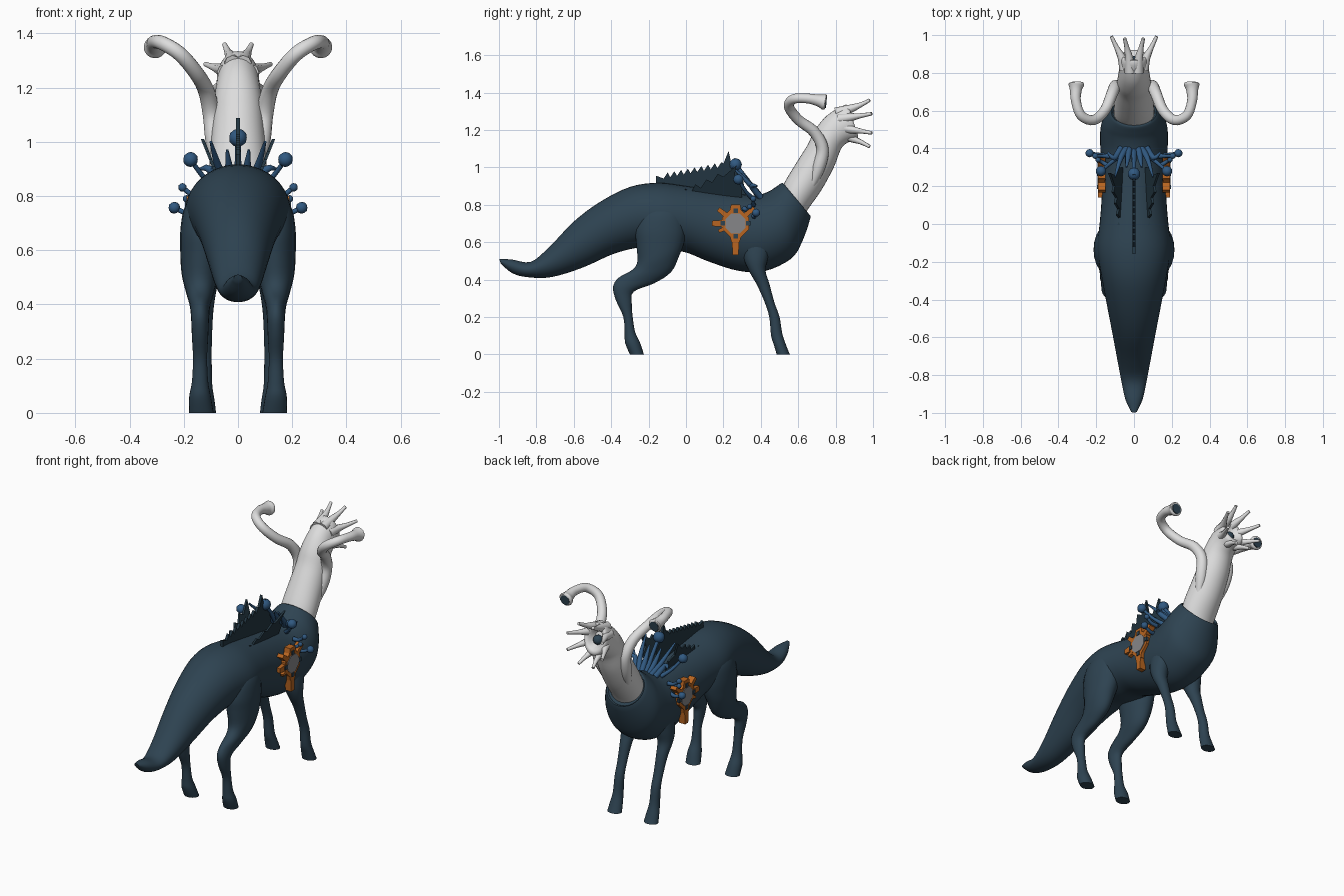
import bpy, bmesh, math
from mathutils import Vector, Matrix

if "Cube" in bpy.data.objects:
    bpy.data.objects.remove(bpy.data.objects["Cube"], do_unlink=True)


def material(name, rgb):
    m = bpy.data.materials.new(name)
    m.use_nodes = True
    m.diffuse_color = (*rgb, 1)
    bsdf = m.node_tree.nodes["Principled BSDF"]
    bsdf.inputs["Base Color"].default_value = (*rgb, 1)
    bsdf.inputs["Roughness"].default_value = 0.8
    return m


HIDE = material("dark slate blue", (0.027, 0.056, 0.083))
FIN = material("deep fin blue", (0.016, 0.036, 0.052))
BONE = material("pale bone", (0.72, 0.72, 0.72))
BLUE = material("stalk blue", (0.03, 0.10, 0.22))
ORANGE = material("burnt orange", (0.48, 0.13, 0.015))
GREY = material("plate grey", (0.24, 0.24, 0.25))


def finish(name, bm, mat, smooth=True):
    bmesh.ops.recalc_face_normals(bm, faces=bm.faces)
    me = bpy.data.meshes.new(name)
    bm.to_mesh(me)
    bm.free()
    me.materials.append(mat)
    ob = bpy.data.objects.new(name, me)
    bpy.context.collection.objects.link(ob)
    bpy.ops.object.select_all(action='DESELECT')
    ob.select_set(True)
    bpy.context.view_layer.objects.active = ob
    if smooth:
        bpy.ops.object.shade_smooth_by_angle(angle=math.radians(50))
    return ob


def spline(rows, steps):
    """Catmull-Rom through rows of numbers."""
    out = []
    for i in range(len(rows) - 1):
        p = [rows[max(0, min(len(rows) - 1, i + k))] for k in (-1, 0, 1, 2)]
        for s in range(steps):
            t = s / steps
            out.append([b + 0.5 * t * (c - a + t * (2*a - 5*b + 4*c - d + t * (3*(b - c) + d - a)))
                        for a, b, c, d in zip(*p)])
    return out + [list(rows[-1])]


def skin(bm, rings):
    """Bridge rings of points into a capped skin."""
    rings = [[bm.verts.new(p) for p in r] for r in rings]
    n = len(rings[0])
    for a, b in zip(rings, rings[1:]):
        for i in range(n):
            j = (i + 1) % n
            bm.faces.new((a[i], a[j], b[j], b[i]))
    bm.faces.new(rings[0])
    bm.faces.new(rings[-1])


def loft(name, rows, mat, n=32, steps=4):
    """Rows: edge y, z, opposite edge y, z, half width, x centre."""
    bm = bmesh.new()
    rings = []
    for y1, z1, y2, z2, w, x in spline(rows, steps):
        ring = []
        for k in range(n):
            a = math.tau * k / n
            c = math.cos(a) / 2
            ring.append((x + w * math.sin(a), (y1 + y2) / 2 + c * (y1 - y2), (z1 + z2) / 2 + c * (z1 - z2)))
        rings.append(ring)
    skin(bm, rings)
    return finish(name, bm, mat)


def tube(name, rows, mat, n=12, steps=5):
    """Rows: x, y, z, radius."""
    bm = bmesh.new()
    pts = spline(rows, steps)
    pos = [Vector(p[:3]) for p in pts]
    rings, old, side = [], None, None
    for i, p in enumerate(pos):
        t = (pos[min(i + 1, len(pos) - 1)] - pos[max(i - 1, 0)]).normalized()
        side = t.orthogonal().normalized() if old is None else old.rotation_difference(t) @ side
        old, up = t, t.cross(side)
        rings.append([p + pts[i][3] * (side * math.cos(math.tau * k / n) + up * math.sin(math.tau * k / n))
                      for k in range(n)])
    skin(bm, rings)
    return finish(name, bm, mat)


def ball(name, loc, r, mat):
    bm = bmesh.new()
    bmesh.ops.create_icosphere(bm, subdivisions=2, radius=r, matrix=Matrix.Translation(loc))
    return finish(name, bm, mat)


def plate(name, outline, x, thick, mat, lean=0.0):
    """Extruded y-z outline; lean pushes x outward with height."""
    bm = bmesh.new()
    z0 = min(z for y, z in outline)
    two = [[bm.verts.new((x + lean * (z - z0) + d, y, z)) for y, z in outline] for d in (-thick / 2, thick / 2)]
    bm.faces.new(two[0])
    bm.faces.new(two[1])
    n = len(outline)
    for i in range(n):
        bm.faces.new((two[0][i], two[0][(i + 1) % n], two[1][(i + 1) % n], two[1][i]))
    return finish(name, bm, mat, False)


# Torso and tail with a collar opening
loft("body_and_tail", [
    (-.998, .51, -.99, .485, .015, 0), (-.93, .507, -.93, .435, .045, 0), (-.83, .495, -.85, .413, .065, 0),
    (-.73, .575, -.72, .413, .087, 0), (-.6, .71, -.55, .465, .115, 0), (-.46, .815, -.38, .54, .145, 0),
    (-.3, .895, -.22, .575, .175, 0), (-.15, .917, -.1, .56, .195, 0), (0, .9, 0, .545, .182, 0),
    (.13, .88, .125, .495, .172, 0), (.27, .86, .28, .447, .17, 0), (.37, .85, .42, .445, .178, 0),
    (.44, .87, .56, .51, .178, 0), (.48, .895, .62, .6, .162, 0), (.515, .917, .665, .73, .125, 0),
    (.525, .9, .65, .74, .112, 0)], HIDE, 40)

# Neck and blunt head with a hollow snout
loft("neck_and_head", [
    (.5, .86, .62, .72, .1, 0), (.53, .925, .655, .78, .108, 0), (.6, 1.04, .725, .88, .102, 0),
    (.65, 1.12, .79, 1.0, .095, 0), (.69, 1.2, .83, 1.1, .088, 0), (.757, 1.28, .87, 1.135, .08, 0),
    (.855, 1.335, .915, 1.15, .075, 0), (.87, 1.305, .915, 1.18, .052, 0),
    (.84, 1.27, .87, 1.2, .028, 0)], BONE)
ball("mouth", (0, .86, 1.225), .03, HIDE)

# Eight fingers around the snout
for k in range(8):
    a = math.tau * (k + .5) / 8
    s, c = math.sin(a), math.cos(a)
    tube(f"snout_finger_{k + 1}", [
        (.052 * s, .83 - .03 * c, 1.235 + .06 * c, .03), (.07 * s, .88, 1.235 + .085 * c, .022),
        (.1 * s, .935, 1.235 + .108 * c, .013), (.13 * s, .975 + .02 * abs(s), 1.235 + .135 * c, .009)], BONE, 8, 3)

for s, side in ((1, "left"), (-1, "right")):
    # Curled horns with dark flared ends
    tube(f"{side}_horn", [
        (.07 * s, .67, .9, .02), (.085 * s, .71, 1.0, .034), (.098 * s, .73, 1.1, .032), (.118 * s, .685, 1.19, .03),
        (.155 * s, .6, 1.255, .028), (.215 * s, .55, 1.325, .027), (.28 * s, .575, 1.365, .026),
        (.307 * s, .65, 1.368, .026), (.308 * s, .71, 1.357, .032), (.306 * s, .738, 1.35, .042),
        (.306 * s, .748, 1.348, .036)], BONE, 16)
    tube(f"{side}_horn_end", [(.306 * s, .74, 1.348, .03), (.306 * s, .751, 1.347, .03)], HIDE, 16, 1)

    # Legs
    x = .14 * s
    loft(f"{side}_rear_leg", [
        (-.05, .82, -.18, .83, .03, .12 * s), (-.01, .75, -.24, .76, .07, .128 * s),
        (.0, .67, -.27, .67, .08, .133 * s), (-.01, .6, -.265, .585, .078, .135 * s),
        (-.035, .53, -.26, .495, .068, x), (-.08, .44, -.29, .45, .052, x), (-.17, .38, -.36, .41, .038, x),
        (-.28, .335, -.39, .36, .033, x), (-.29, .27, -.375, .29, .03, x), (-.285, .2, -.335, .2, .026, x),
        (-.272, .12, -.328, .11, .03, x), (-.245, .06, -.325, .06, .04, x),
        (-.225, .0, -.3, .0, .045, .135 * s)], HIDE, 20)
    x = .125 * s
    loft(f"{side}_front_leg", [
        (.46, .62, .3, .6, .04, .12 * s), (.44, .52, .31, .51, .052, .12 * s), (.425, .45, .34, .44, .044, x),
        (.445, .38, .38, .37, .034, x), (.472, .28, .42, .28, .029, x), (.5, .2, .445, .2, .028, x),
        (.515, .11, .455, .1, .03, x), (.535, .05, .47, .05, .038, x), (.555, .0, .485, .0, .044, x)], HIDE, 20)

    # Ragged side fin
    plate(f"{side}_side_fin", [
        (0, .82), (-.005, .885), (.03, .87), (.05, .91), (.08, .89), (.11, .935), (.14, .92), (.17, .965),
        (.2, .95), (.27, 1.01), (.255, .93), (.3, .9), (.3, .82)], .055 * s, .012, FIN, .4 * s)

    # Stalks with round ends
    for i, (a, b, r) in enumerate([
            ((.08, .36, .83), (.175, .28, .935), .028), ((.13, .36, .8), (.205, .36, .832), .016),
            ((.14, .36, .74), (.235, .375, .757), .022), ((.14, .31, .78), (.19, .34, .79), .014)]):
        a, b = Vector((a[0] * s, *a[1:])), Vector((b[0] * s, *b[1:]))
        m = (a + b) / 2 + Vector((0, 0, -.012))
        tube(f"{side}_stalk_{i + 1}", [(*a, .014), (*m, .01), (*b, .009)], BLUE, 8, 3)
        ball(f"{side}_stalk_ball_{i + 1}", b, r, BLUE)
    for i, (bx, tx, ty, tz) in enumerate([(.04, .1, .25, 1.0), (.025, .04, .3, .97), (.07, .14, .38, .9)]):
        tube(f"{side}_spike_{i + 1}", [(bx * s, .4, .84, .017), ((bx + tx) / 2 * s, .35, .9, .015),
                                       (tx * s, ty, tz, .005)], BLUE, 8, 3)

    # Eight-sided badge with clasps
    hub = Vector((.178 * s, .265, .70))

    def octagon(r):
        return [(hub.y + r * math.cos(math.tau * (k + .5) / 8), hub.z + r * math.sin(math.tau * (k + .5) / 8))
                for k in range(8)]

    plate(f"{side}_badge_frame", octagon(.078), .172 * s, .035, ORANGE)
    plate(f"{side}_badge_face", octagon(.058), .19 * s, .008, GREY)
    for k, (ang, inner, outer, w) in enumerate([
            (-90, .05, .17, .022), (-90, .06, .1, .032), (40, .05, .13, .015), (90, .05, .1, .035),
            (140, .05, .12, .016), (180, .05, .125, .02), (205, .05, .1, .012)]):
        d = Vector((math.cos(math.radians(ang)), math.sin(math.radians(ang))))
        n = Vector((-d.y, d.x))
        o = Vector((hub.y, hub.z))
        corners = [o + d * inner - n * w, o + d * inner + n * w, o + d * outer + n * w * .7, o + d * outer - n * w * .7]
        plate(f"{side}_badge_arm_{k + 1}", [tuple(p) for p in corners], .17 * s, .04, ORANGE)
    for k in range(4):
        a = math.tau * k / 4 + .0
        y, z = hub.y + .068 * math.cos(a), hub.z + .068 * math.sin(a)
        h = .012
        plate(f"{side}_badge_lug_{k + 1}", [(y - h, z - h), (y + h, z - h), (y + h, z + h), (y - h, z + h)],
              .188 * s, .014, HIDE)

# Central ragged fin
ragged = [(-.16, .88), (-.16, .955)]
for k in range(9):
    y = -.12 + .036 * k
    ragged += [(y, .94 + .007 * k), (y + .022, .972 + .007 * k)]
ragged += [(.2, 1.02), (.228, 1.088), (.24, 1.03), (.262, 1.05), (.27, .98), (.3, .95), (.33, .82)]
plate("central_fin", ragged, 0, .016, FIN)

# Central stalk
tube("central_stalk", [(0, .39, .84, .016), (0, .33, .93, .012), (0, .265, 1.015, .01)], BLUE, 8, 3)
ball("central_stalk_ball", (0, .265, 1.015), .034, BLUE)
